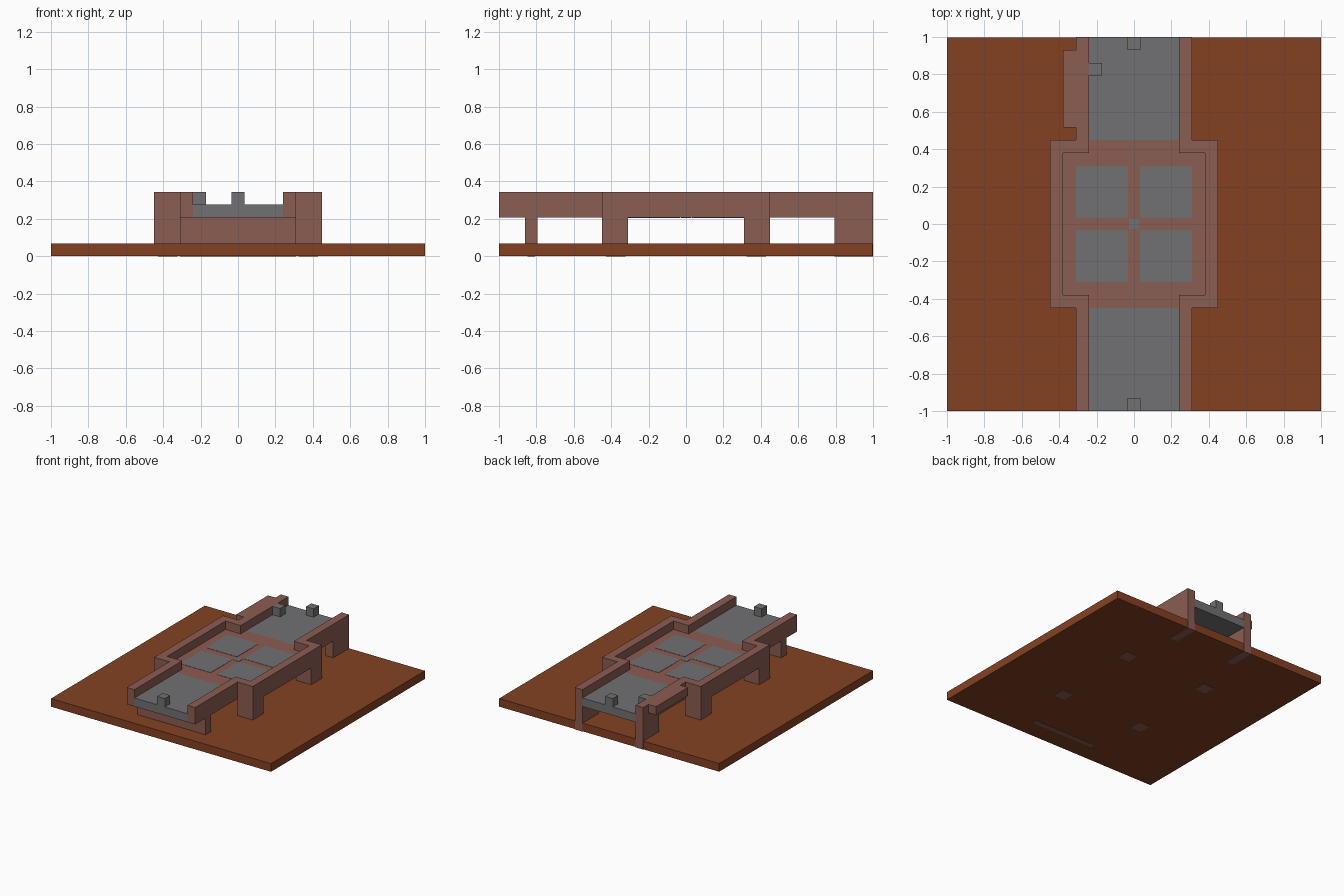
import bpy
import bmesh

cube = bpy.data.objects.get("Cube")
if cube:
    bpy.data.objects.remove(cube, do_unlink=True)

U = 2 / 29      # one block
EPS = 0.03      # tiny relief for inlays, in blocks


def material(name, rgb):
    m = bpy.data.materials.new(name)
    m.use_nodes = True
    m.diffuse_color = (*rgb, 1)
    m.node_tree.nodes["Principled BSDF"].inputs["Base Color"].default_value = (*rgb, 1)
    return m


EARTH = material("earth brown", (0.23, 0.053, 0.016))
BRICK = material("dusty brick", (0.26, 0.109, 0.085))
STONE = material("stone grey", (0.167, 0.167, 0.172))


def blocks(name, mat, spans):
    """One object made of boxes, each given as x, y and z ranges in blocks."""
    bm = bmesh.new()
    for span in spans:
        verts = bmesh.ops.create_cube(bm, size=1)["verts"]
        for v in verts:
            v.co = [U * (lo + (c + 0.5) * (hi - lo)) for c, (lo, hi) in zip(v.co, span)]
    mesh = bpy.data.meshes.new(name)
    bm.to_mesh(mesh)
    bm.free()
    mesh.materials.append(mat)
    obj = bpy.data.objects.new(name, mesh)
    bpy.context.collection.objects.link(obj)
    return obj


def flip(r):
    return (-r[1], -r[0])


def both_x(span):
    x, y, z = span
    return [span, (flip(x), y, z)]


def four(span):
    x, y, z = span
    return both_x(span) + both_x((x, flip(y), z))


# Ground slab
blocks("ground_slab", EARTH, [((-14.5, 14.5), (-14.5, 14.5 - EPS), (EPS, 1))])

# Walkways and central platform
deck = (3, 4)
blocks("walkway", STONE, [((-3.5, 3.5), (6.5, 14.5), deck),
                          ((-3.5, 3.5), (-14.5, -6.5), deck)])
blocks("platform", BRICK, [((-5.5, 5.5), (-6.5, 6.5), deck)])

# Stone panels set into the platform, with a small one in the middle
inlay = (3 - EPS, 4 + EPS)
blocks("floor_panels", STONE, four(((0.45, 4.5), (0.45, 4.5), inlay))
       + [((-0.4, 0.4), (-0.4, 0.4), inlay)])

# Parapets: along the walkways, the steps out and the platform sides
wall = (3, 5)
blocks("walkway_parapet", BRICK, four(((3.5, 4.5), (6.5, 14.5), wall)))
blocks("step_parapet", BRICK, four(((3.5, 5.5), (5.5, 6.5), wall)))
blocks("platform_parapet", BRICK, both_x(((5.5, 6.5), (-6.5, 6.5), wall)))
blocks("parapet_ledge", BRICK, [((-5.5, -4.5), (7.5, 13.5), (4, 5))])

# Supports: corner legs, rear piers and front cross wall
blocks("platform_leg", BRICK, four(((4.5, 6.5), (4.5, 6.5), (1, 3))))
blocks("rear_pier", BRICK, both_x(((3.5, 4.5), (11.5, 14.5), (0, 3))))
blocks("front_cross_wall", BRICK, [((-4.5, 4.5), (-12.5, -11.5), (1, 3))])

# Footings showing under the slab
foot = (0, 0.5)
blocks("leg_footing", BRICK, four(((4.7, 6.2), (4.7, 6.2), foot)))
blocks("cross_wall_footing", BRICK, [((-4.2, 4.2), (-12.3, -11.7), foot)])

# Small posts standing on the walkways
post = (4, 5)
blocks("walkway_post", STONE, [((-0.5, 0.5), (13.5, 14.5), post),
                               ((-0.5, 0.5), (-14.5, -13.5), post),
                               ((-3.5, -2.5), (11.5, 12.5), post)])
